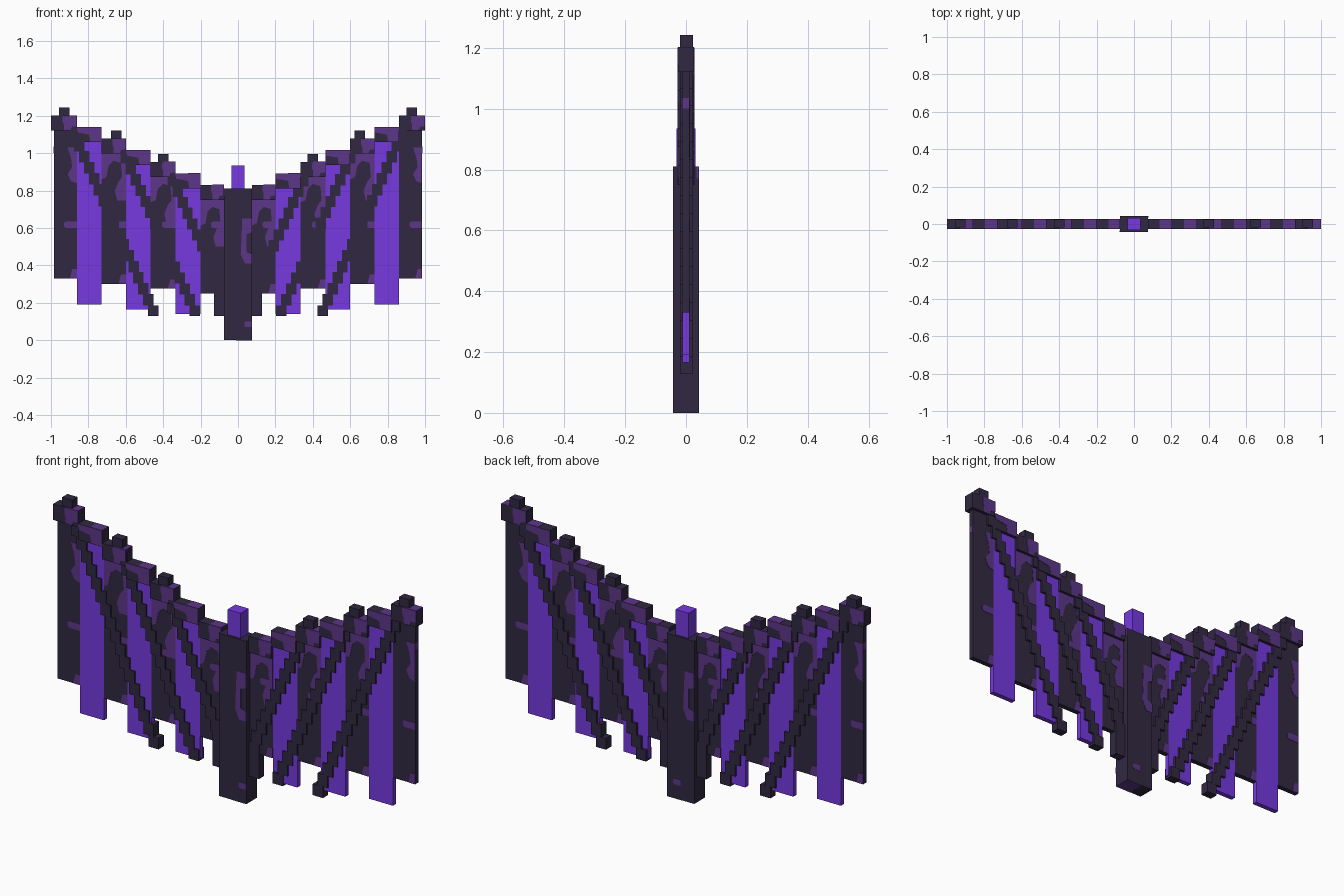
import bpy
import bmesh
from mathutils import Matrix, Vector

if "Cube" in bpy.data.objects:
    bpy.data.objects.remove(bpy.data.objects["Cube"], do_unlink=True)


def material(name, rgb):
    m = bpy.data.materials.new(name)
    m.use_nodes = True
    m.diffuse_color = (*rgb, 1)
    m.node_tree.nodes["Principled BSDF"].inputs["Base Color"].default_value = (*rgb, 1)
    return m


DARK = material("dark charcoal violet", (0.031, 0.022, 0.054))
PURPLE = material("muted purple", (0.108, 0.037, 0.25))
BRIGHT = material("bright violet", (0.18, 0.042, 0.74))


def finish(name, bm, mat):
    bmesh.ops.recalc_face_normals(bm, faces=bm.faces)
    mesh = bpy.data.meshes.new(name)
    bm.to_mesh(mesh)
    bm.free()
    mesh.materials.append(mat)
    obj = bpy.data.objects.new(name, mesh)
    bpy.context.collection.objects.link(obj)
    return obj


def add_box(bm, centre, size):
    bmesh.ops.create_cube(bm, size=1, matrix=Matrix.Translation(centre) @ Matrix.Diagonal((*size, 1)))


def box(name, x, y, z, mat):
    """Box from (low, high) pairs on each axis."""
    bm = bmesh.new()
    spans = (x, y, z)
    add_box(bm, [(a + b) / 2 for a, b in spans], [b - a for a, b in spans])
    return finish(name, bm, mat)


def patches(name, shapes, x, z, depth):
    """Thin painted patches on the front, turned half round for the back.
    Shapes are outlines in 0..1 across the x and z spans."""
    for side in (1, -1):
        bm = bmesh.new()
        for shape in shapes:
            pts = []
            for u, v in shape:
                u = u if side == 1 else 1 - u
                pts.append((x[0] + u * (x[1] - x[0]), -side * depth, z[0] + v * (z[1] - z[0])))
            face = bm.faces.new([bm.verts.new(p) for p in pts])
            ext = bmesh.ops.extrude_face_region(bm, geom=[face])
            verts = [g for g in ext["geom"] if isinstance(g, bmesh.types.BMVert)]
            bmesh.ops.translate(bm, verts=verts, vec=Vector((0, -side * 0.0015, 0)))
        finish(name + ("_front" if side == 1 else "_back"), bm, PURPLE)


# Patch outlines
BEAM_A = [(0.5, 0), (0.5, 0.4), (0.45, 0.6), (0.45, 1), (1, 1), (1, 0.3), (0.8, 0.25), (0.75, 0)]
BEAM_B = [(0, 0.65), (0, 1), (1, 1), (1, 0), (0.55, 0), (0.5, 0.5)]
BROAD = [(0, 1), (1, 1), (1, 0), (0.65, 0), (0.55, 0.2), (0.7, 0.4), (0.85, 0.5),
         (0.8, 0.8), (0.5, 0.85), (0.3, 0.75), (0.2, 0.5), (0, 0.45)]
HOOK = [(0.6, 1), (1, 1), (1, 0), (0.75, 0.05), (0.6, 0.25), (0.8, 0.45), (0.75, 0.7)]
SPOT = [(0.45, 0.2), (0.55, 0), (1, 0), (1, 1), (0.55, 1), (0.45, 0.8)]
CORNER = [(0.7, 0), (1, 0), (1, 1), (0.8, 1)]

# Central post and gem
box("central_post", (-0.075, 0.075), (-0.042, 0.042), (0, 0.81), DARK)
box("top_gem", (-0.036, 0.036), (-0.031, 0.031), (0.81, 0.935), BRIGHT)
POST_MARK = [(0.65, 1), (1, 1), (1, 0.7), (0.8, 0.65), (0.8, 0.25), (1, 0.2), (1, 0), (0.75, 0), (0.6, 0.2)]
patches("post_mark", [POST_MARK], (-0.075, 0.075), (0.41, 0.65), 0.042)
patches("post_foot_mark", [SPOT], (0, 0.075), (0.07, 0.1), 0.042)
box("post_base_mark", (-0.01, 0.075), (-0.042, 0.042), (0, 0.002), PURPLE).location.z = -0.001

# Stepped wing edge positions and hanging lengths
edges = [0.075, 0.2, 0.335, 0.467, 0.6, 0.73, 0.862, 1.0]
bottoms = [0.25, 0.14, 0.275, 0.165, 0.30, 0.19, 0.33]
STEP_X, STEP_Z, CUBE = 0.0264, 0.0588, 0.056

for side, label in ((1, "left"), (-1, "right")):
    # Small marks on the side faces of the post and the outer membrane
    box(f"post_side_mark_{label}", sorted((side * 0.074, side * 0.0765)),
        sorted((side * 0.034, side * 0.042)), (0.77, 0.81), PURPLE)
    box(f"outer_edge_mark_{label}", sorted((side * 0.984, side * 0.9865)), (-0.012, 0.012), (1.0, 1.035), PURPLE)

    for i in range(7):
        x = sorted((side * edges[i], side * edges[i + 1]))
        top = 0.83 + i * 0.0618
        low = top - 0.08

        # Beam block along the upper edge, with its painted marks
        tag = f"{label}_{i + 1}"
        box("beam_" + tag, x, (-0.026, 0.026), (low, top), DARK)
        patches("beam_mark_" + tag, [BEAM_B if i % 2 else BEAM_A], x, (low, top), 0.026)
        mid = (x[0] + x[1]) / 2
        box("beam_top_mark_" + tag, (mid, x[1]), (-0.026, 0.026), (top, top + 0.0015), PURPLE)

        # Hanging membrane, alternating dark and bright
        inner, outer = edges[i], min(edges[i + 1], 0.985)
        px = sorted((side * inner, side * outer))
        bright = i % 2 == 1
        box("membrane_" + tag, px, (-0.012, 0.012), (bottoms[i], low), BRIGHT if bright else DARK)
        if not bright:
            if i == 6:
                patches("upper_hook_" + tag, [HOOK], px, (0.84, 1.03), 0.012)
            else:
                patches("upper_blotch_" + tag, [BROAD], px, (low - 0.25, low), 0.012)
            patches("middle_spot_" + tag, [SPOT], px, (0.6, 0.635), 0.012)
            patches("lower_spot_" + tag, [CORNER], px, (bottoms[i], bottoms[i] + 0.05), 0.012)

    # Diagonal stepped ribs, each ending in a spike above the beams
    for n, (sx, sz) in enumerate(((0.4, 0.968), (0.652, 1.092), (0.928, 1.215))):
        bm = bmesh.new()
        count = round((sz - 0.157) / STEP_Z)
        step = (sz - 0.157) / count
        for k in range(count + 1):
            cx = max(sx - k * STEP_X * step / STEP_Z, 0.1)
            add_box(bm, (side * cx, 0.002, sz - k * step), (CUBE, 0.042, CUBE if k in (0, count) else step + 0.002))
        finish(f"rib_{label}_{n + 1}", bm, DARK)
